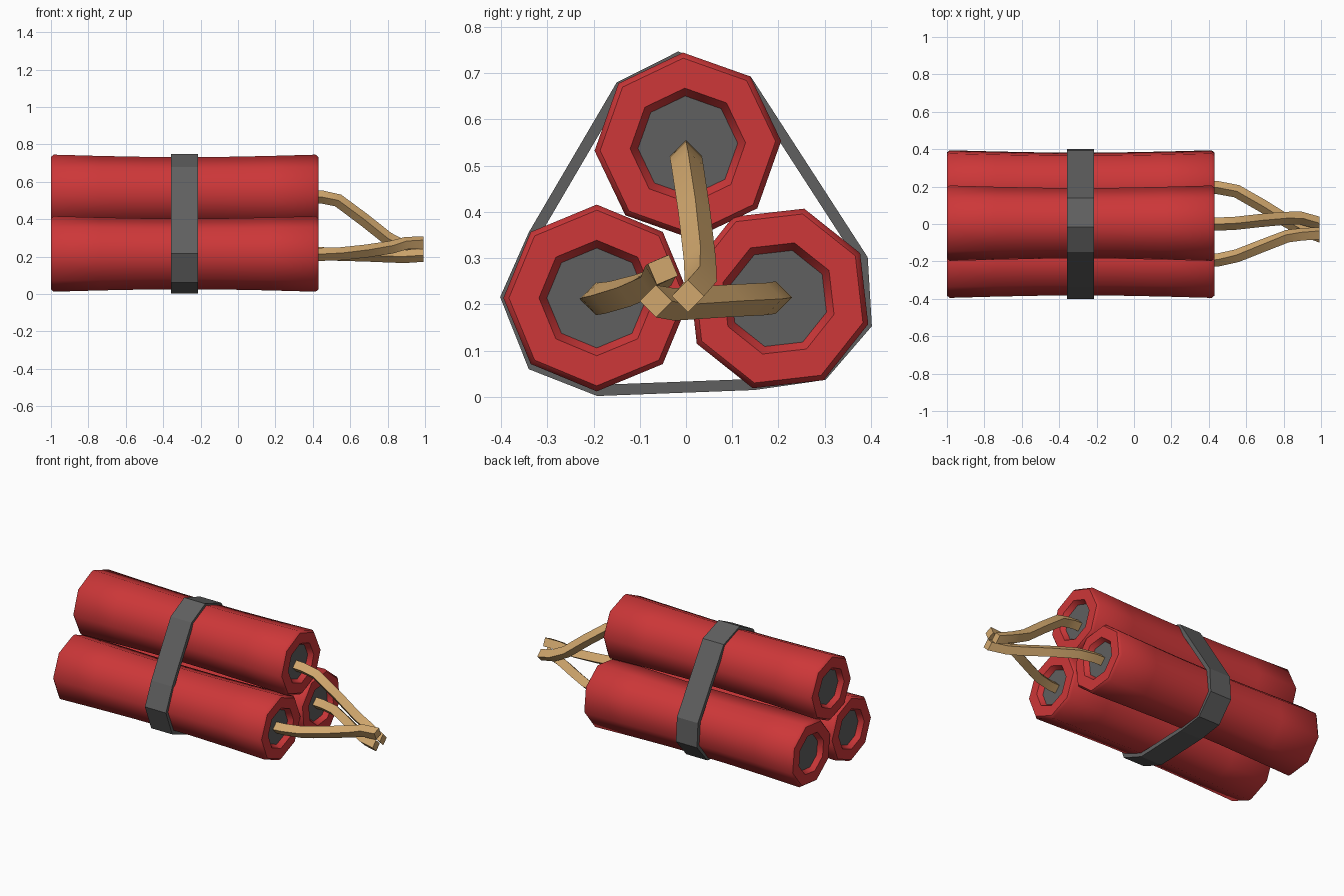
import bpy, bmesh, math
from mathutils import Vector

if "Cube" in bpy.data.objects:
    bpy.data.objects.remove(bpy.data.objects["Cube"])


def material(name, rgb):
    m = bpy.data.materials.new(name)
    m.diffuse_color = (*rgb, 1)
    m.use_nodes = True
    m.node_tree.nodes["Principled BSDF"].inputs["Base Color"].default_value = m.diffuse_color
    return m


RED = material("red_paper", (0.61, 0.038, 0.04))
GREY = material("dark_grey", (0.115, 0.115, 0.115))
TAN = material("tan_cord", (0.64, 0.39, 0.155))


def skin(name, rings, mats, rule=None, smooth=None):
    """Bridge a list of rings (equal point counts), capping both ends."""
    bm = bmesh.new()
    vs = [[bm.verts.new(p) for p in ring] for ring in rings]
    n = len(vs[0])
    for a, b in zip(vs, vs[1:]):
        for i in range(n):
            j = (i + 1) % n
            bm.faces.new((a[i], a[j], b[j], b[i]))
    for cap in (vs[0], vs[-1]):
        f = bm.faces.new(cap)
        f.material_index = len(mats) - 1
    bmesh.ops.recalc_face_normals(bm, faces=bm.faces)
    me = bpy.data.meshes.new(name)
    bm.to_mesh(me)
    bm.free()
    for m in mats:
        me.materials.append(m)
    ob = bpy.data.objects.new(name, me)
    bpy.context.collection.objects.link(ob)
    if smooth:
        bpy.ops.object.select_all(action='DESELECT')
        ob.select_set(True)
        bpy.context.view_layer.objects.active = ob
        bpy.ops.object.shade_smooth_by_angle(angle=math.radians(smooth))
    return ob


# Red sticks: eight-sided, slightly waisted, recessed grey plugs at both ends
MID, HALF = -0.285, 0.715
half = [(0.0, 0.189), (0.2, 0.190), (0.45, 0.195), (0.70, 0.202),
        (0.715, 0.190), (0.715, 0.125), (0.685, 0.108)]
profile = [(-x, r) for x, r in reversed(half[1:])] + half


def stick(name, y, z, turn):
    rings = []
    for x, r in profile:
        angles = [math.radians(turn + 45 * k) for k in range(8)]
        rings.append([(MID + x, y + r * math.cos(a), z + r * math.sin(a)) for a in angles])
    skin(name, rings, [RED, GREY], smooth=50)


stick("top_stick", 0.004, 0.543, 3)
stick("left_stick", -0.193, 0.214, 0)
stick("right_stick", 0.2, 0.213, 29)

# Grey strap wrapped round the bundle
outline = [(-0.017, 0.747), (-0.15, 0.68), (-0.34, 0.356), (-0.402, 0.216),
           (-0.34, 0.06), (-0.192, 0.002), (0.149, 0.015), (0.302, 0.037),
           (0.402, 0.153), (0.393, 0.302), (0.14, 0.693)]


def inset(points, d):
    out = []
    for i, p in enumerate(points):
        a, b, c = Vector(points[i - 1]), Vector(p), Vector(points[(i + 1) % len(points)])
        n1, n2 = [Vector((-t.y, t.x)) for t in ((b - a).normalized(), (c - b).normalized())]
        n = (n1 + n2).normalized()
        out.append(b + n * d / n.dot(n1))
    return out


inner = inset(outline, 0.024)
bm = bmesh.new()
x0, x1 = -0.357, -0.213
loops = [[bm.verts.new((x, p[0], p[1])) for p in pts]
         for x, pts in ((x0, outline), (x1, outline), (x1, inner), (x0, inner))]
for k in range(4):
    a, b = loops[k], loops[(k + 1) % 4]
    for i in range(len(a)):
        j = (i + 1) % len(a)
        bm.faces.new((a[i], a[j], b[j], b[i]))
bmesh.ops.recalc_face_normals(bm, faces=bm.faces)
me = bpy.data.meshes.new("strap")
bm.to_mesh(me)
bm.free()
me.materials.append(GREY)
bpy.context.collection.objects.link(bpy.data.objects.new("strap", me))


# Twisted square cords
def fuse(name, path, turn):
    pts = [Vector(p) for p in path]
    rings = []
    for i, p in enumerate(pts):
        t = (pts[min(i + 1, len(pts) - 1)] - pts[max(i - 1, 0)]).normalized()
        if i == len(pts) - 1:
            t = Vector((1, 0, 0))
        side = Vector((0, 0, 1)).cross(t).normalized()
        up = t.cross(side)
        ring = []
        for k in range(4):
            a = math.radians(90 * k + turn * i / (len(pts) - 1))
            ring.append(p + 0.035 * (side * math.cos(a) + up * math.sin(a)))
        rings.append(ring)
    skin(name, rings, [TAN], smooth=50)


fuse("top_fuse", [(0.39, 0, 0.52), (0.45, 0, 0.518), (0.535, 0.003, 0.50), (0.67, 0.018, 0.40),
                  (0.80, 0.03, 0.297), (0.89, 0.032, 0.25), (0.993, 0.004, 0.218)], 0)
fuse("left_fuse", [(0.39, -0.195, 0.212), (0.45, -0.192, 0.212), (0.55, -0.17, 0.215),
                   (0.69, -0.115, 0.23), (0.82, -0.065, 0.25), (0.90, -0.055, 0.272),
                   (0.993, -0.05, 0.275)], -22)
fuse("right_fuse", [(0.39, 0.195, 0.215), (0.45, 0.194, 0.215), (0.55, 0.175, 0.212),
                    (0.69, 0.095, 0.208), (0.81, 0.02, 0.203), (0.89, -0.025, 0.20),
                    (0.993, -0.065, 0.207)], 0)
